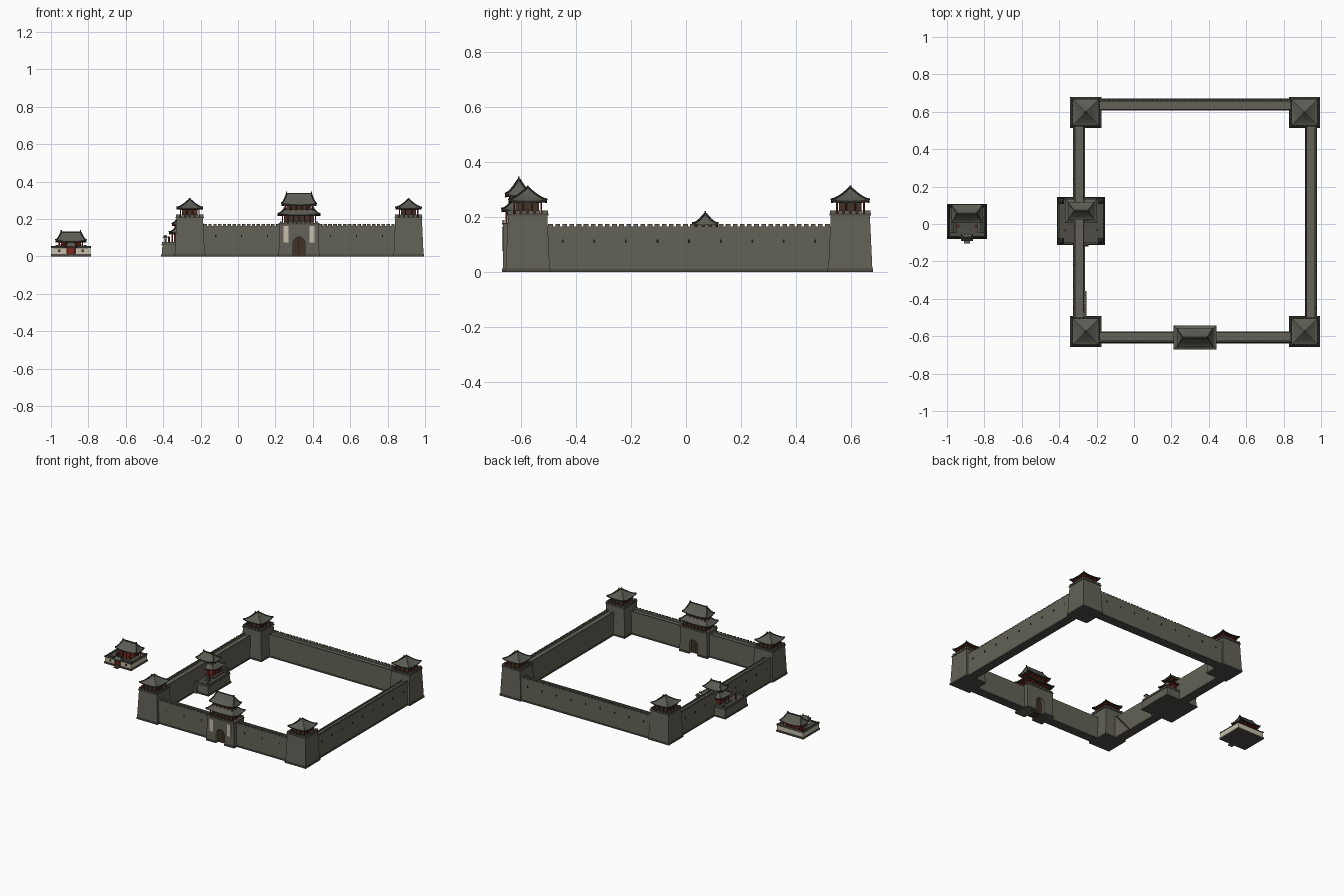
import bpy, bmesh, math
from mathutils import Vector, Matrix

if "Cube" in bpy.data.objects:
    bpy.data.objects.remove(bpy.data.objects["Cube"])

COLOURS = {
    "stone": (0.125, 0.120, 0.095), "dark_stone": (0.075, 0.072, 0.058),
    "tile": (0.105, 0.106, 0.088), "ridge": (0.040, 0.040, 0.033),
    "red": (0.20, 0.022, 0.014), "wood": (0.050, 0.032, 0.018),
    "cream": (0.56, 0.52, 0.40), "black": (0.008, 0.008, 0.007),
}
NAMES = list(COLOURS)
MATS = []
for n, c in COLOURS.items():
    m = bpy.data.materials.new(n)
    m.diffuse_color = (*c, 1)
    m.use_nodes = True
    m.node_tree.nodes["Principled BSDF"].inputs["Base Color"].default_value = m.diffuse_color
    MATS.append(m)


class Part:
    """Collects shapes into one named object."""
    def __init__(self, name):
        self.name, self.bm = name, bmesh.new()

    def face(self, vs, mat):
        f = self.bm.faces.new(vs)
        f.material_index = NAMES.index(mat)

    def loft(self, rings, mats):
        rs = [[self.bm.verts.new(p) for p in r] for r in rings]
        n = len(rs[0])
        for k in range(len(rs) - 1):
            for i in range(n):
                j = (i + 1) % n
                self.face((rs[k][i], rs[k][j], rs[k + 1][j], rs[k + 1][i]), mats[k])
        self.face(rs[0][::-1], mats[0])
        self.face(rs[-1], mats[-1])

    def block(self, cx, cy, z0, z1, hx, hy, mat, tx=None, ty=None):
        tx, ty = hx if tx is None else tx, hy if ty is None else ty
        ring = lambda a, b, z: [(cx + sx * a, cy + sy * b, z)
                                for sx, sy in ((-1, -1), (1, -1), (1, 1), (-1, 1))]
        self.loft([ring(hx, hy, z0), ring(tx, ty, z1)], [mat])

    def beam(self, a, b, w, mat):
        a, b = Vector(a), Vector(b)
        q = (b - a).to_track_quat('Z', 'Y').to_matrix()
        off = [q @ Vector((x * w, y * w, 0)) for x, y in ((-1, -1), (1, -1), (1, 1), (-1, 1))]
        self.loft([[a + o for o in off], [b + o for o in off]], [mat])

    def column(self, x, y, z0, z1, r, mat, n=8):
        ring = lambda z: [(x + r * math.cos(i * math.tau / n), y + r * math.sin(i * math.tau / n), z)
                          for i in range(n)]
        self.loft([ring(z0), ring(z1)], [mat])

    def prism(self, pts, y0, y1, mat):
        self.loft([[(x, y0, z) for x, z in pts], [(x, y1, z) for x, z in pts]], [mat])

    def roof(self, cx, cy, z0, z1, hx, hy, rx, ry=0.003, lift=0.008, n=5, w=0.0028):
        """Curved hip roof with upturned corners, dark eave and ridges."""
        def ring(t, dz=0, s=1.0):
            a, b = (rx + (hx - rx) * (1 - t)) * s, (ry + (hy - ry) * (1 - t)) * s
            z = z0 + (z1 - z0) * t ** 1.35 + dz
            up = lambda u: lift * abs(u) ** 3 * (1 - t) ** 2
            us = (-1, -.5, 0, .5)
            pts = [(u * a, -b, u) for u in us] + [(a, u * b, u) for u in us]
            pts += [(-u * a, b, u) for u in us] + [(-a, -u * b, u) for u in us]
            return [(cx + x, cy + y, z + up(u)) for x, y, u in pts]
        rings = [ring(i / n) for i in range(n + 1)]
        self.loft([ring(0, -.003, .6), ring(0, -.006)] + rings,
                  ["wood", "ridge"] + ["tile"] * n)
        for c in (0, 4, 8, 12):
            for k in range(n):
                self.beam(rings[k][c], rings[k + 1][c], w, "ridge")
        self.beam((cx - rx - w, cy, z1), (cx + rx + w, cy, z1), w * 1.4, "ridge")
        if rx > .02:
            for s in (-1, 1):
                self.block(cx + s * rx, cy, z1, z1 + .011, w, w, "ridge")
        else:
            self.column(cx, cy, z1, z1 + .008, w * 1.2, "ridge")

    def pavilion(self, cx, cy, z0, z1, hx, hy, nx, ny, r=.0035, wall="wood"):
        """Timber room ringed with red columns."""
        self.block(cx, cy, z0, z1, hx - .008, hy - .008, wall)
        self.block(cx, cy, z1 - .007, z1, hx + .002, hy + .002, "red")
        for i in range(nx):
            for j in range(ny):
                if i in (0, nx - 1) or j in (0, ny - 1):
                    self.column(cx - hx + 2 * hx * i / (nx - 1),
                                cy - hy + 2 * hy * j / (ny - 1), z0, z1, r, "red")

    def merlons(self, a, b, z, h, gap=.026, half=.0085, t=.004):
        """Row of merlons from a to b along x or y."""
        a, b = Vector(a), Vector(b)
        n = max(2, round((b - a).length / gap))
        along_x = abs(b.x - a.x) > abs(b.y - a.y)
        for i in range(n):
            p = a.lerp(b, (i + .5) / n)
            self.block(p.x, p.y, z, z + h, half if along_x else t, t if along_x else half, "stone")

    def done(self):
        bmesh.ops.recalc_face_normals(self.bm, faces=self.bm.faces)
        me = bpy.data.meshes.new(self.name)
        self.bm.to_mesh(me)
        self.bm.free()
        for m in MATS:
            me.materials.append(m)
        ob = bpy.data.objects.new(self.name, me)
        bpy.context.collection.objects.link(ob)


X0, X1, Y0, Y1 = -0.258, 0.912, -0.575, 0.597      # tower centres
WX0, WX1, WY0, WY1 = -0.295, 0.947, -0.606, 0.638  # wall centre lines
GX, GY = 0.326, -0.607                             # gatehouse centre

# corner towers
for nx, cx in (("left", X0), ("right", X1)):
    for ny, cy in (("front", Y0), ("back", Y1)):
        p = Part(f"corner_tower_{ny}_{nx}")
        p.block(cx, cy, 0, .012, .083, .083, "dark_stone")
        p.block(cx, cy, .012, .205, .080, .080, "stone", .071, .071)
        p.block(cx, cy, .205, .211, .075, .075, "dark_stone")
        for s in (-1, 1):
            p.merlons((cx - .073, cy + s * .069), (cx + .073, cy + s * .069), .211, .012, .024)
            p.merlons((cx + s * .069, cy - .073), (cx + s * .069, cy + .073), .211, .012, .024)
        p.pavilion(cx, cy, .211, .256, .049, .049, 4, 4)
        p.roof(cx, cy, .256, .305, .070, .070, .003, lift=.007)
        p.done()


# curtain walls: body, parapets, outer merlons, loopholes
def wall(name, a, b, out):
    p = Part(name)
    a, b, o = Vector(a), Vector(b), Vector(out)
    c, along_x = (a + b) / 2, abs(out[1]) > 0
    L = (b - a).length / 2

    def bar(off, hw, z0, z1, mat, top=None):
        q, top = c + o * off, hw if top is None else top
        if along_x:
            p.block(q.x, q.y, z0, z1, L, hw, mat, L, top)
        else:
            p.block(q.x, q.y, z0, z1, hw, L, mat, top, L)
    bar(0, .032, 0, .010, "dark_stone")
    bar(0, .029, .010, .154, "stone", .026)
    bar(.022, .004, .154, .164, "stone")
    bar(-.022, .004, .154, .162, "stone")
    p.merlons(a + o * .022, b + o * .022, .164, .009)
    n = max(2, round(2 * L / .12))
    for i in range(n):
        q = a.lerp(b, (i + .5) / n) + o * .027
        p.block(q.x, q.y, .105, .117, .003, .003, "black")
    p.done()


wall("front_wall_left", (X0 + .07, WY0), (GX - .10, WY0), (0, -1))
wall("front_wall_right", (GX + .10, WY0), (X1 - .07, WY0), (0, -1))
wall("back_wall", (X0 + .07, WY1), (X1 - .07, WY1), (0, 1))
wall("left_wall", (WX0, Y0 + .07), (WX0, Y1 - .07), (-1, 0))
wall("right_wall", (WX1, Y0 + .07), (WX1, Y1 - .07), (1, 0))

# stair up the inside of the left wall
p = Part("wall_stair")
for i in range(12):
    y = -.365 - .0112 * i
    p.block(-.262, y, 0, .013 * (i + 1), .007, .0056, "stone")
p.done()

# gatehouse: arched body, doors, banners, two-storey pavilion
p = Part("gatehouse")
arch = [(GX + .032 * math.cos(t * math.pi / 10), .072 + .032 * math.sin(t * math.pi / 10)) for t in range(11)]
p.prism([(GX - .105, .172), (GX - .109, 0), (GX - .032, 0)] + arch[::-1]
        + [(GX + .032, 0), (GX + .109, 0), (GX + .105, .172)], GY - .058, GY + .058, "stone")
p.block(GX, GY, 0, .106, .034, .035, "wood")
for s in (-1, 1):
    p.block(GX + s * .072, GY, 0, .012, .040, .062, "dark_stone")
    p.block(GX + s * .070, GY - .059, .075, .162, .014, .003, "cream")
    p.block(GX, GY + s * .035, .01, .10, .0012, .002, "black")
    p.merlons((GX - .105, GY + s * .056), (GX + .105, GY + s * .056), .178, .010, .024)
p.block(GX, GY, .172, .178, .109, .061, "dark_stone")
p.pavilion(GX, GY, .178, .222, .088, .045, 7, 3)
p.roof(GX, GY, .222, .252, .114, .063, .080, .030, lift=.008)
p.pavilion(GX, GY, .240, .276, .074, .032, 6, 3)
p.roof(GX, GY, .276, .335, .094, .050, .066, lift=.008)
p.done()

# temple on a stone terrace astride the left wall
TX, TY = -.283, .016
p = Part("terrace_temple")
p.block(TX, TY, 0, .010, .129, .129, "dark_stone")
p.block(TX, TY, .010, .062, .125, .125, "stone", .121, .121)
p.block(TX, TY, .062, .066, .125, .125, "dark_stone")
for s in (-1, 1):
    p.block(TX, TY + s * .119, .066, .077, .122, .003, "stone")
    p.block(TX + s * .119, TY, .066, .077, .003, .122, "stone")
    for t in (-1, 1):
        x, y = TX + s * .105, TY + t * .105
        p.column(x, y, .066, .092, .005, "stone")
        p.block(x, y, .092, .102, .008, .008, "cream")
        p.block(x, y, .102, .116, .015, .015, "ridge", .002, .002)
    p.column(TX + s * .085, TY - .05, .066, .108, .005, "red")
HY = .070
p.block(TX, HY, .066, .074, .082, .060, "dark_stone")
p.pavilion(TX, HY, .074, .124, .068, .046, 5, 4, wall="red")
p.roof(TX, HY, .124, .150, .086, .064, .055, .033, lift=.009)
p.pavilion(TX, HY, .140, .168, .052, .030, 4, 3)
p.roof(TX, HY, .168, .210, .070, .046, .036, lift=.009)
for i in range(4):
    p.block(TX + .025, TY - .128, 0, .014 * (4 - i), .014, .003 + .002 * i, "stone")
p.done()

# small walled courtyard house to the left
CX, CY = -.893, .013
p = Part("courtyard_house")
p.block(CX, CY, 0, .012, .107, .094, "dark_stone")
for s in (-1, 1):
    p.block(CX + s * .099, CY, .012, .046, .005, .090, "cream")
    p.block(CX + s * .099, CY, .046, .056, .008, .094, "ridge", .001, .094)
    p.block(CX, CY + .084, .012, .046, .100, .005, "cream")
    p.block(CX, CY + .084, .046, .056, .107, .008, "ridge", .107, .001)
    p.block(CX + s * .061, CY - .084, .012, .046, .041, .005, "cream")
    p.block(CX + s * .061, CY - .084, .046, .056, .045, .008, "ridge", .045, .001)
    p.block(CX + s * .063, CY - .089, .024, .036, .006, .002, "wood")
    # side rooms and lanterns
    p.block(CX + s * .076, CY - .02, .012, .046, .015, .036, "wood")
    p.block(CX + s * .076, CY - .02, .046, .062, .021, .042, "tile", .003, .042)
    p.column(CX + s * .048, -.012, .012, .05, .002, "wood")
    p.column(CX + s * .048, -.012, .05, .066, .008, "red")
    p.column(CX + s * .020, -.082, .012, .052, .004, "red")
# main hall
p.block(CX, .055, .012, .022, .075, .044, "stone")
p.pavilion(CX, .055, .022, .080, .062, .034, 5, 3, wall="red")
p.roof(CX, .055, .080, .130, .082, .049, .052, lift=.009)
# entrance gate and steps
p.block(CX, -.070, .012, .052, .018, .008, "red")
p.block(CX, -.0785, .012, .048, .001, .001, "black")
p.roof(CX, -.072, .054, .072, .031, .019, .021, lift=.004, n=4, w=.0018)
for i in range(3):
    p.block(CX, -.085, 0, .004 * (3 - i), .016, .010 + .005 * i, "stone")
p.done()
